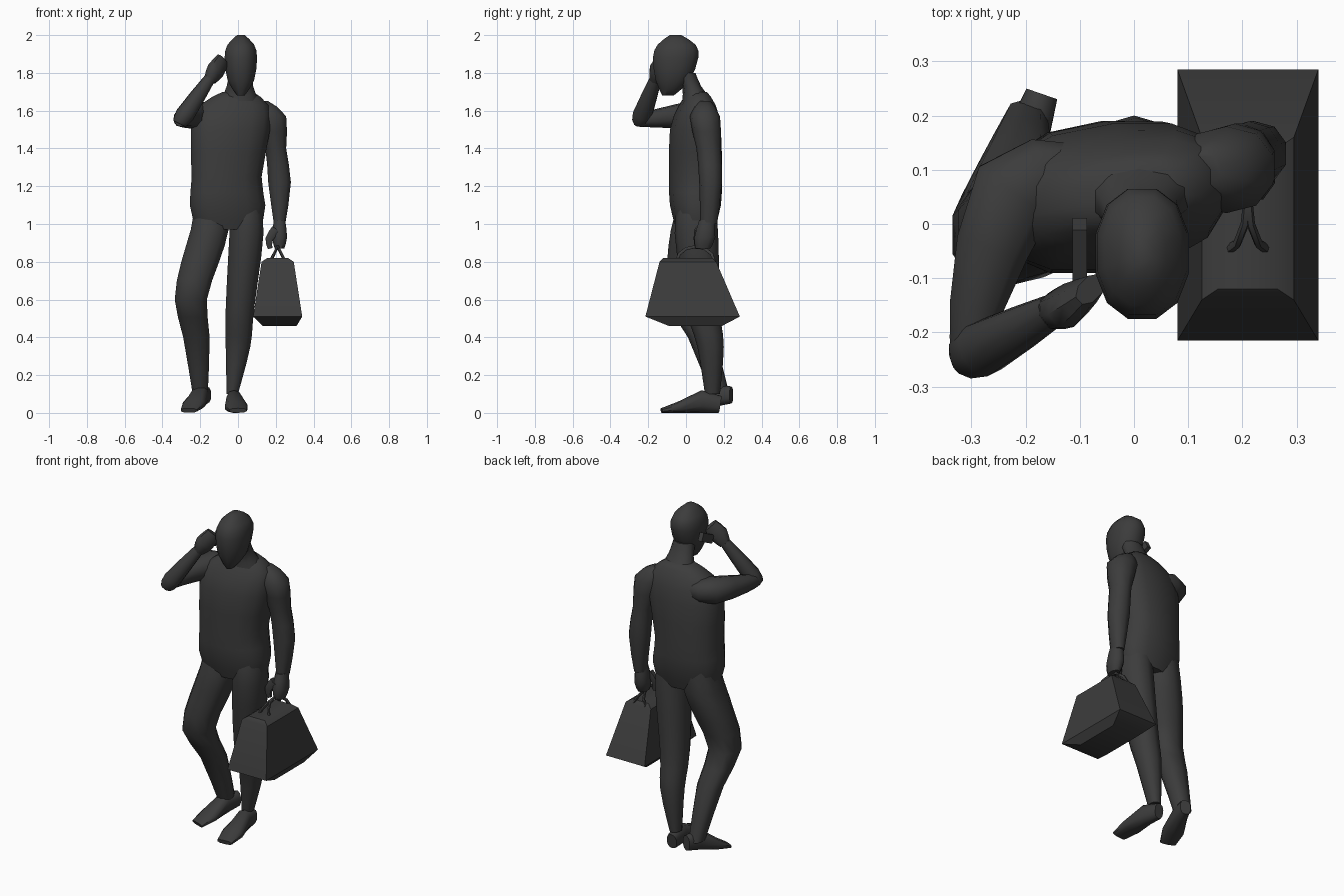
import bpy, bmesh, math
from mathutils import Vector

if "Cube" in bpy.data.objects:
    bpy.data.objects.remove(bpy.data.objects["Cube"])

UP = Vector((0, 0, 1))
FORWARD = Vector((0, -1, 0))

grey = 0.045
charcoal = bpy.data.materials.new("charcoal")
charcoal.use_nodes = True
charcoal.diffuse_color = (grey, grey, grey, 1)
shader = charcoal.node_tree.nodes["Principled BSDF"]
shader.inputs["Base Color"].default_value = charcoal.diffuse_color


def finish(name, bm, angle):
    """Turn a bmesh into a named, shaded object."""
    bmesh.ops.recalc_face_normals(bm, faces=bm.faces)
    mesh = bpy.data.meshes.new(name)
    bm.to_mesh(mesh)
    bm.free()
    mesh.materials.append(charcoal)
    obj = bpy.data.objects.new(name, mesh)
    bpy.context.collection.objects.link(obj)
    bpy.ops.object.select_all(action="DESELECT")
    obj.select_set(True)
    bpy.context.view_layer.objects.active = obj
    bpy.ops.object.shade_smooth_by_angle(angle=math.radians(angle))


def outline(sides, power):
    """Rounded outline that fills the square from -1 to 1."""
    points = []
    for i in range(sides):
        a = math.tau * (i + 0.5) / sides
        c, s = math.cos(a), math.sin(a)
        points.append((math.copysign(abs(c) ** power, c),
                       math.copysign(abs(s) ** power, s)))
    width = max(u for u, v in points)
    depth = max(v for u, v in points)
    return [(u / width, v / depth) for u, v in points]


def flow(rows, steps):
    """Add sections between the given ones along a smooth curve."""
    last = len(rows) - 1
    result = []
    for i in range(last):
        before, start = rows[max(i - 1, 0)], rows[i]
        end, after = rows[i + 1], rows[min(i + 2, last)]
        for k in range(steps):
            t = k / steps
            result.append([
                b + t * ((c - a) + t * ((2*a - 5*b + 4*c - d) + t * (3*b - a - 3*c + d))) / 2
                for a, b, c, d in zip(before, start, end, after)])
    return result + [rows[last]]


def loft(name, rows, sides=10, power=0.9, steps=2, ref=UP, level=False, twist=0, angle=55):
    """Skin sections given as x, y, z, half width and optional half depth."""
    rows = flow([(*r, r[-1]) if len(r) == 4 else r for r in rows], steps)
    path = [Vector(r[:3]) for r in rows]
    bm = bmesh.new()
    rings = []
    for i, (*_, width, depth) in enumerate(rows):
        if level:
            across, along = Vector((1, twist, 0)), -FORWARD
        else:
            tangent = (path[min(i + 1, len(path) - 1)] - path[max(i - 1, 0)]).normalized()
            across = tangent.cross(ref).normalized()
            along = across.cross(tangent)
        rings.append([bm.verts.new(path[i] + across * u * width + along * v * depth)
                      for u, v in outline(sides, power)])
    for low, high in zip(rings, rings[1:]):
        for i in range(sides):
            bm.faces.new((low[i - 1], low[i], high[i], high[i - 1]))
    bm.faces.new(rings[0])
    bm.faces.new(rings[-1])
    finish(name, bm, angle)


def foot(name, heel, toe):
    """Shared foot profile laid between a heel and a toe on the sole."""
    heel, toe = Vector(heel), Vector(toe)
    rows = []
    for t, width, height in ((0, .03, .09), (.3, .04, .12), (.7, .06, .06), (1, .045, .025)):
        centre = heel.lerp(toe, t) + UP * height / 2
        rows.append((*centre, width, height / 2))
    loft(name, rows, steps=1, power=0.8)


# Head and neck
loft("head", [
    (.015, -.095, 1.68, .02, .03), (.015, -.07, 1.76, .07, .09), (.015, -.055, 1.88, .086, .12),
    (.015, -.05, 1.95, .07, .1), (.015, -.055, 2, .02, .03)], sides=12, level=True)
loft("neck", [(.01, .06, 1.65, .1, .08), (.01, .03, 1.73, .07, .05), (.015, -.01, 1.8, .06)], level=True)

# Torso, turned so that the right shoulder leads
loft("torso", [
    (-.05, .05, .97, .17, .1), (-.055, .05, 1.1, .2, .135), (-.06, .05, 1.25, .185, .14),
    (-.04, .05, 1.5, .21, .135), (-.02, .06, 1.63, .18, .095), (0, .06, 1.7, .08, .05)],
    sides=14, power=0.8, level=True, twist=0.1)

# Legs: the left carries the weight, the right knee is bent
loft("left_leg", [
    (.04, .06, 1.15, .07, .09), (.045, .055, .95, .09, .115), (.01, .09, .55, .075, .09),
    (0, .13, .35, .065, .07), (-.03, .14, .1, .03, .04)], steps=3, level=True)
loft("right_leg", [
    (-.14, .06, 1.15, .08, .09), (-.15, .04, .97, .1, .12), (-.2, .01, .8, .1, .11),
    (-.25, -.02, .6, .085, .09), (-.22, .08, .4, .07), (-.2, .18, .1, .04, .05)], power=0.8, level=True)
foot("left_foot", (-.03, .18, 0), (0, -.13, 0))
foot("right_foot", (-.17, .24, .05), (-.26, -.02, 0))

# Left arm, hanging down to the bag
loft("left_arm", [
    (.13, .1, 1.65, .03), (.17, .1, 1.57, .085, .08), (.2, .12, 1.4, .055, .065),
    (.22, .13, 1.22, .06), (.22, .12, 1, .03, .045)], level=True)
loft("left_hand", [(.22, .11, 1.02, .03, .04), (.22, .1, .93, .04, .055), (.22, .09, .87, .025, .04)],
     sides=8, level=True)
loft("left_thumb", [(.2, .07, .97, .025), (.165, .06, .92, .02), (.17, .06, .87, .012)],
     sides=6, ref=FORWARD)

# Right arm, raised with a phone at the ear
loft("right_upper_arm", [
    (-.12, .1, 1.57, .05), (-.22, .06, 1.58, .08, .075), (-.29, -.15, 1.56, .05), (-.3, -.25, 1.55, .035)])
loft("right_forearm", [(-.31, -.24, 1.53, .035), (-.28, -.23, 1.58, .05), (-.15, -.16, 1.77, .03)])
loft("right_hand", [(-.15, -.16, 1.76, .03), (-.12, -.15, 1.81, .05, .035), (-.08, -.12, 1.87, .04, .02)],
     sides=8, ref=Vector((1, -1, 0)))
loft("phone", [(-.1, -.1, 1.8, .013, .025), (-.1, 0, 1.85, .013, .025)], sides=4, steps=1, angle=30)

# Bag and its two arched handles
loft("bag", [
    (.22, .05, .46, .09, .14), (.21, .035, .51, .13, .25), (.21, .01, .8, .085, .15), (.21, .01, .82, .055, .13)],
    sides=4, steps=1, level=True, angle=35)
for label, side in (("inner", -1), ("outer", 1)):
    arch = []
    for i in range(7):
        a = math.pi * i / 6
        rise = math.sin(a)
        arch.append((.21 + side * .04 * (1 - rise), .05 - .1 * math.cos(a), .8 + .08 * rise, .008))
    loft(label + "_handle", arch, sides=6, steps=1, ref=Vector((1, 0, 0)))
